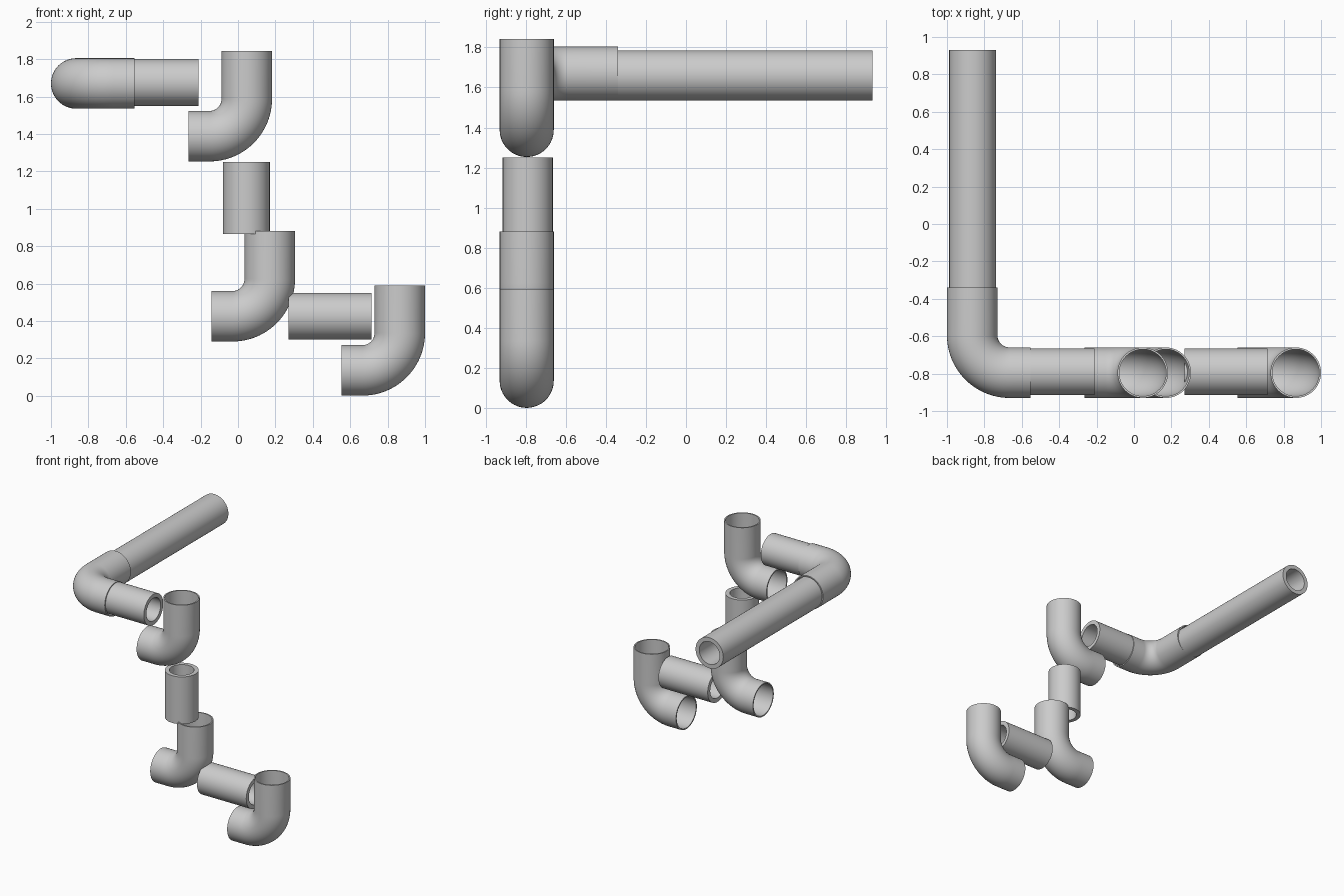
import bpy, bmesh, math
from mathutils import Vector

if "Cube" in bpy.data.objects:
    bpy.data.objects.remove(bpy.data.objects["Cube"])

SEG = 64
Y = -0.795


def tube(name, path, normal, r_out, r_in):
    """Hollow tube along planar path [(point, tangent)]; normal is the plane normal."""
    bm = bmesh.new()
    n = Vector(normal)

    def ring(p, t, r):
        side = n.cross(t).normalized()
        return [bm.verts.new(p + side * (r * math.cos(a)) + n * (r * math.sin(a)))
                for a in (2 * math.pi * i / SEG for i in range(SEG))]

    # outer skin forward, inner skin back, then closed at the rim
    rings = [ring(p, t, r_out) for p, t in path]
    rings += [ring(p, t, r_in) for p, t in reversed(path)]
    for k, a in enumerate(rings):
        b = rings[(k + 1) % len(rings)]
        for i in range(SEG):
            j = (i + 1) % SEG
            bm.faces.new((a[i], a[j], b[j], b[i]))
    bmesh.ops.recalc_face_normals(bm, faces=bm.faces)
    mesh = bpy.data.meshes.new(name)
    bm.to_mesh(mesh)
    bm.free()
    ob = bpy.data.objects.new(name, mesh)
    bpy.context.collection.objects.link(ob)
    bpy.ops.object.select_all(action='DESELECT')
    ob.select_set(True)
    bpy.context.view_layer.objects.active = ob
    bpy.ops.object.shade_smooth_by_angle(angle=math.radians(35))


def pipe(name, start, end):
    a, b = Vector(start), Vector(end)
    t = (b - a).normalized()
    n = Vector((0, 1, 0)) if abs(t.y) < 0.5 else Vector((0, 0, 1))
    tube(name, [(a, t), (b, t)], n, 0.125, 0.092)


def elbow(name, corner, short_dir, long_dir):
    c, s, l = Vector(corner), Vector(short_dir), Vector(long_dir)
    R = 0.2
    centre = c + (s + l) * R
    path = [(c + s * 0.312, -s)]
    for i in range(25):
        a = math.pi / 2 * i / 24
        path.append((centre - l * R * math.cos(a) - s * R * math.sin(a),
                     l * math.sin(a) - s * math.cos(a)))
    path.append((c + l * 0.455, l))
    tube(name, path, s.cross(l), 0.135, 0.125)


# Elbow fittings
elbow("lower_elbow", (0.865, Y, 0.136), (-1, 0, 0), (0, 0, 1))
elbow("middle_elbow", (0.17, Y, 0.425), (-1, 0, 0), (0, 0, 1))
elbow("upper_elbow", (0.047, Y, 1.388), (-1, 0, 0), (0, 0, 1))
elbow("top_elbow", (-0.865, Y, 1.67), (1, 0, 0), (0, 1, 0))

# Straight pipes
pipe("long_pipe", (-0.863, -0.55, 1.66), (-0.863, 0.93, 1.66))
pipe("top_short_pipe", (-0.655, -0.79, 1.675), (-0.21, -0.79, 1.675))
pipe("vertical_pipe", (0.045, -0.79, 0.865), (0.045, -0.79, 1.25))
pipe("lower_pipe", (0.27, -0.79, 0.425), (0.715, -0.79, 0.425))
